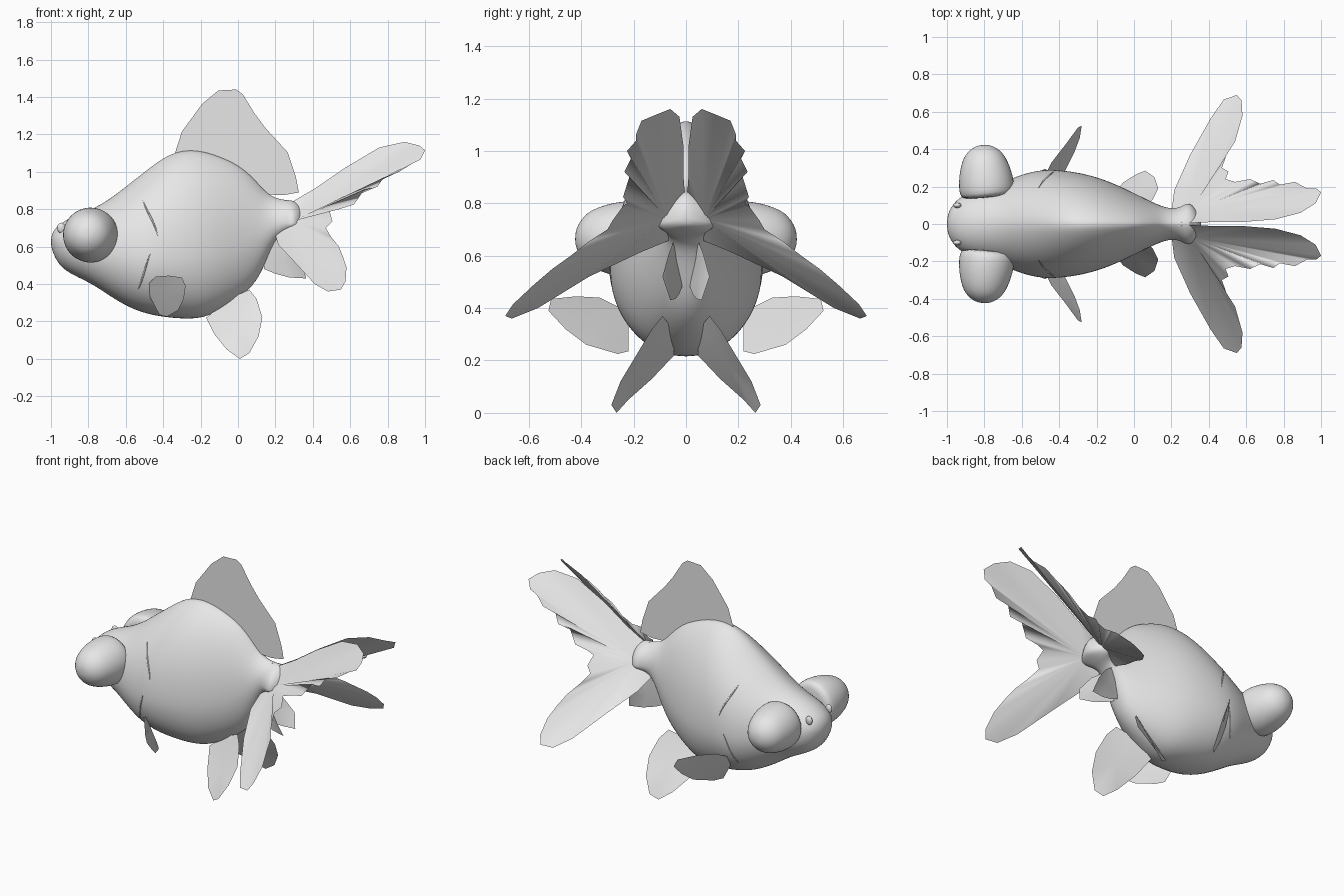
import bpy, bmesh, math
from mathutils import Vector

cube = bpy.data.objects.get("Cube")
if cube:
    bpy.data.objects.remove(cube, do_unlink=True)

# One plain grey for the whole fish
grey = bpy.data.materials.new("plain grey")
grey.use_nodes = True
grey.diffuse_color = (0.8, 0.8, 0.8, 1)
grey.node_tree.nodes["Principled BSDF"].inputs["Base Color"].default_value = (0.8, 0.8, 0.8, 1)


def finish(name, bm, smooth=True):
    mesh = bpy.data.meshes.new(name)
    bm.to_mesh(mesh)
    bm.free()
    mesh.materials.append(grey)
    for p in mesh.polygons:
        p.use_smooth = smooth
    ob = bpy.data.objects.new(name, mesh)
    bpy.context.collection.objects.link(ob)
    return ob


def loft(name, rings, levels):
    """Skin a list of closed rings and cap both ends."""
    bm = bmesh.new()
    loops = [[bm.verts.new(p) for p in r] for r in rings]
    n = len(loops[0])
    for a, b in zip(loops, loops[1:]):
        for i in range(n):
            j = (i + 1) % n
            bm.faces.new((a[i], a[j], b[j], b[i]))
    bm.faces.new(loops[0][::-1])
    bm.faces.new(loops[-1])
    bmesh.ops.recalc_face_normals(bm, faces=bm.faces)
    ob = finish(name, bm)
    if levels:
        mod = ob.modifiers.new("smooth", "SUBSURF")
        mod.levels = mod.render_levels = levels
    return ob


def fin(name, outline, side=1, hub=None):
    """Paper-thin fin: a fan from a hub point to its outline."""
    pts = [Vector((x, y * side, z)) for x, y, z in outline]
    c = Vector((hub[0], hub[1] * side, hub[2])) if hub else sum(pts, Vector()) / len(pts)
    bm = bmesh.new()
    vs = [bm.verts.new(p) for p in pts]
    h = bm.verts.new(c)
    for i in range(len(vs)):
        bm.faces.new((h, vs[i], vs[(i + 1) % len(vs)]))
    bmesh.ops.recalc_face_normals(bm, faces=bm.faces)
    return finish(name, bm)


def blob(name, centre, scale):
    bm = bmesh.new()
    bmesh.ops.create_uvsphere(bm, u_segments=20, v_segments=12, radius=1)
    bmesh.ops.scale(bm, vec=scale, verts=bm.verts)
    bmesh.ops.translate(bm, vec=centre, verts=bm.verts)
    return finish(name, bm)


# Body stations: x, top z, bottom z, half width, z of widest point
body = [
    (-1.0, .65, .60, .03, .625), (-.985, .69, .555, .08, .63),
    (-.95, .725, .49, .13, .62), (-.88, .765, .445, .175, .61),
    (-.78, .80, .40, .20, .60), (-.68, .86, .33, .235, .57),
    (-.58, .94, .27, .275, .55), (-.48, 1.02, .235, .295, .54),
    (-.38, 1.095, .218, .29, .55), (-.28, 1.125, .21, .275, .55),
    (-.18, 1.115, .215, .248, .56), (-.08, 1.08, .265, .207, .57),
    (.02, 1.03, .33, .157, .60), (.10, .95, .41, .117, .65),
    (.15, .89, .52, .096, .69), (.20, .86, .63, .082, .73),
    (.25, .85, .665, .09, .73), (.29, .85, .68, .12, .72),
    (.33, .83, .70, .085, .73), (.36, .78, .72, .02, .74)]


def ridge(x):
    """How sharply the back is pinched towards the dorsal ridge."""
    return 1 + .4 * min(1, max(0, (x + .85) / .45))


rings = []
for x, top, bot, w, zm in body:
    ring = []
    for i in range(24):
        a = math.tau * i / 24
        c, s = math.cos(a), math.sin(a)
        power = ridge(x) if s > 0 else .9
        y = math.copysign(abs(c) ** power, c) * w if abs(c) > 1e-6 else 0
        ring.append((x, y, zm + s * ((top - zm) if s > 0 else (zm - bot))))
    rings.append(ring)
loft("body", rings, 2)


def surface_y(x, z):
    """Half width of the body at a point on its side."""
    for a, b in zip(body, body[1:]):
        if a[0] <= x <= b[0]:
            t = (x - a[0]) / (b[0] - a[0])
            _, top, bot, w, zm = [p + (q - p) * t for p, q in zip(a, b)]
            s = (z - zm) / ((top - zm) if z > zm else (zm - bot))
            return w * math.sqrt(max(0, 1 - s * s)) ** (ridge(x) if s > 0 else .9)


# Lips
blob("upper_lip", (-.966, 0, .597), (.026, .075, .018))
blob("lower_lip", (-.952, 0, .548), (.028, .07, .02))

# Fin outlines for the left side
pectoral = [(-.48, .25, .40), (-.44, .33, .44), (-.37, .42, .445), (-.30, .515, .435),
            (-.28, .525, .39), (-.29, .46, .32), (-.32, .38, .26), (-.38, .26, .225),
            (-.42, .22, .235), (-.47, .22, .33)]
pelvic = [(-.17, .045, .22), (-.125, .13, .13), (-.06, .22, .05), (.01, .265, 0),
          (.06, .285, .03), (.11, .25, .12), (.13, .19, .22), (.10, .13, .32),
          (.06, .09, .37), (-.05, .05, .32)]
anal = [(.13, .03, .62), (.14, .015, .48), (.20, .025, .455), (.275, .04, .435),
        (.365, .06, .43), (.34, .09, .52), (.27, .065, .61), (.20, .045, .66)]
tail = [(.25, .01, .85), (.29, 0.005, .84), (.41, .01, .91), (.57, .01, 1.02),
        (.755, .025, 1.13), (.89, .06, 1.16), (.97, .11, 1.14), (1.0, .17, 1.115),
        (.975, .19, 1.065), (.925, .19, 1.04), (.86, .225, 1.0), (.78, .21, .97),
        (.745, .235, .92), (.675, .215, .905), (.62, .24, .825), (.54, .225, .80),
        (.49, .24, .79), (.505, .28, .735), (.47, .30, .70), (.495, .37, .655),
        (.54, .44, .60), (.56, .51, .55), (.58, .58, .49), (.575, .66, .415),
        (.55, .69, .37), (.48, .665, .36), (.41, .565, .40), (.30, .37, .52),
        (.215, .18, .61), (.20, .06, .66)]

for side, label in ((1, "left"), (-1, "right")):
    fin(label + "_pectoral_fin", pectoral, side)
    fin(label + "_pelvic_fin", pelvic, side)
    fin(label + "_anal_fin", anal, side)
    fin(label + "_tail_fin", tail, side, (.30, .07, .74))

    # Bulging telescope eye, turned around a sideways axis
    base = Vector((-.782, .14 * side, .66))
    axis = Vector((-.10, side, .03)).normalized()
    u = axis.cross(Vector((0, 0, 1))).normalized()
    v = axis.cross(u)
    profile = [(0, .135), (.03, .146), (.07, .149), (.13, .141), (.18, .127),
               (.225, .108), (.255, .082), (.275, .05), (.284, .02)]
    loft(label + "_eye", [[base + axis * d + (u * math.cos(math.tau * i / 32)
         + v * math.sin(math.tau * i / 32)) * r for i in range(32)]
         for d, r in profile], 1)

    # Nostril flap
    blob(label + "_nostril_flap", (-.945, .10 * side, .70), (.022, .014, .028))

    # Edges of the gill cover, lying on the flank
    slits = [("upper", [(-.51, .85), (-.485, .78), (-.445, .73), (-.43, .66)]),
             ("lower", [(-.47, .56), (-.50, .48), (-.51, .42), (-.535, .37)])]
    for part, path in slits:
        curve = bpy.data.curves.new(f"{label}_{part}_gill_edge", "CURVE")
        curve.dimensions = "3D"
        curve.bevel_depth = .006
        curve.bevel_resolution = 2
        spline = curve.splines.new("NURBS")
        spline.points.add(len(path) - 1)
        spline.use_endpoint_u = True
        for k, (x, z) in enumerate(path):
            spline.points[k].co = (x, side * (surface_y(x, z) - .001), z, 1)
            spline.points[k].radius = 1 if 0 < k < len(path) - 1 else .2
        curve.materials.append(grey)
        bpy.context.collection.objects.link(bpy.data.objects.new(curve.name, curve))

# Dorsal fin, a single sheet on the centre line
fin("dorsal_fin", [(-.34, 0, 1.09), (-.30, 0, 1.215), (-.19, 0, 1.365), (-.105, 0, 1.435),
                   (-.01, 0, 1.44), (.025, 0, 1.415), (.09, 0, 1.31), (.15, 0, 1.23),
                   (.265, 0, 1.105), (.31, 0, .97), (.325, 0, .89), (.24, 0, .875),
                   (.13, 0, .88), (.04, 0, .98), (-.10, 0, 1.05), (-.25, 0, 1.08)],
    hub=(.02, 0, 1.12))
